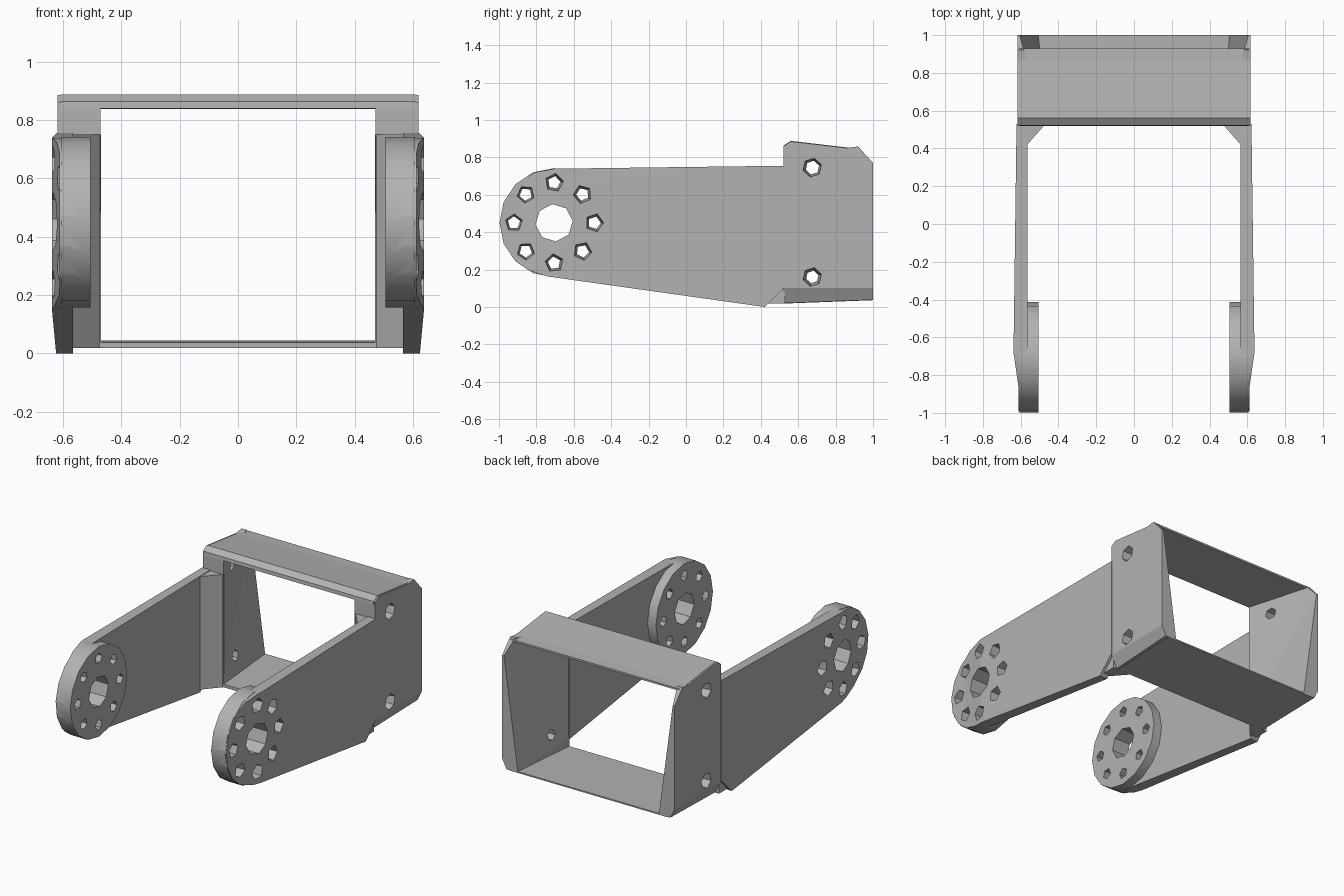
import bpy, bmesh
from math import cos, sin, radians, pi
from mathutils import Vector, Matrix

if "Cube" in bpy.data.objects:
    bpy.data.objects.remove(bpy.data.objects["Cube"], do_unlink=True)

grey = bpy.data.materials.new("bracket grey")
grey.use_nodes = True
COLOR = (0.45, 0.45, 0.45, 1)
grey.diffuse_color = COLOR
grey.node_tree.nodes["Principled BSDF"].inputs["Base Color"].default_value = COLOR

HUB_Y, HUB_Z, HUB_R = -0.705, 0.45, 0.292


def prism(name, outline, lo, hi, axis="x", cuts=(), shape=None):
    """Extrude an outline (y,z along x, or x,y along z), slice it, then reshape it."""
    bm = bmesh.new()
    place = (lambda p, d: (d, *p)) if axis == "x" else (lambda p, d: (*p, d))
    a = [bm.verts.new(place(p, lo)) for p in outline]
    b = [bm.verts.new(place(p, hi)) for p in outline]
    bm.faces.new(a)
    bm.faces.new(b)
    for i in range(len(a)):
        j = (i + 1) % len(a)
        bm.faces.new((a[i], a[j], b[j], b[i]))
    for point, normal in cuts:
        geom = bm.verts[:] + bm.edges[:] + bm.faces[:]
        bmesh.ops.bisect_plane(bm, geom=geom, plane_co=point, plane_no=normal)
    if shape:
        bmesh.ops.triangulate(bm, faces=bm.faces[:])
        for v in bm.verts:
            v.co.x = shape(v.co, v.co.x > (lo + hi) / 2)
    bmesh.ops.recalc_face_normals(bm, faces=bm.faces[:])
    return finish(name, bm)


def finish(name, bm):
    mesh = bpy.data.meshes.new(name)
    bm.to_mesh(mesh)
    bm.free()
    mesh.materials.append(grey)
    obj = bpy.data.objects.new(name, mesh)
    bpy.context.collection.objects.link(obj)
    return obj


def boolean(target, tool, operation):
    mod = target.modifiers.new("cut", "BOOLEAN")
    mod.operation, mod.solver, mod.object = operation, "EXACT", tool
    bpy.context.view_layer.objects.active = target
    bpy.ops.object.modifier_apply(modifier=mod.name)
    bpy.data.objects.remove(tool, do_unlink=True)


def hole(target, y, z, inner, outer, sides, turn=0.0):
    """Cut a faceted hole along x, wider at the outside face."""
    bm = bmesh.new()
    spin = (Matrix.Translation((0.56, y, z)) @ Matrix.Rotation(pi / 2, 4, "Y")
            @ Matrix.Rotation(turn, 4, "Z"))
    bmesh.ops.create_cone(bm, cap_ends=True, segments=sides, radius1=inner,
                          radius2=outer, depth=0.24, matrix=spin)
    cutter = finish("hole_cutter", bm)
    cutter.hide_render = True
    boolean(target, cutter, "DIFFERENCE")


def mirror(obj):
    obj.modifiers.new("other side", "MIRROR").use_mirror_merge = False


def arc(r, start, end, steps):
    angles = [radians(start + (end - start) * i / steps) for i in range(steps + 1)]
    return [(HUB_Y + r * cos(t), HUB_Z + r * sin(t)) for t in angles]


# Arm: tapered plate with a round front end, bulging slightly beside the hub
def arm_shape(co, outer):
    if not outer:
        return 0.565
    if co.y < -0.68:
        return 0.612 + 0.026 * max(0, (co.y + 0.86) / 0.18)
    return 0.638 - 0.016 * (co.y + 0.68) / 1.2


arm_outline = arc(HUB_R - 0.003, 90, 262, 8) + [(0.42, 0.0), (0.53, 0.11), (0.53, 0.755)]
arm = prism("arm", arm_outline, 0.56, 0.64,
            cuts=[((0, y, 0), (0, 1, 0)) for y in (-0.86, -0.68)], shape=arm_shape)

# Hub: thick round disc on the inner face of the arm
hub = prism("hub", arc(HUB_R, 0, 337.5, 15), 0.505, 0.606)
boolean(arm, hub, "UNION")

# Bolt circle and shaft opening
hole(arm, HUB_Y, HUB_Z, 0.1, 0.1, 8, 0.1)
for i in range(8):
    t = i * pi / 4
    hole(arm, HUB_Y + 0.215 * cos(t), HUB_Z + 0.215 * sin(t), 0.027, 0.055, 5, i * 0.7)
mirror(arm)

# Gusset: slanted post joining the arm to the rear frame
gusset = prism("gusset", [(0.605, 0.42), (0.565, 0.42), (0.47, 0.528), (0.605, 0.528)],
               0.018, 0.75, axis="z")
mirror(gusset)


# Side wall: solid cheek, thinning to a tip at the top rear corner
def wall_shape(co, outer):
    if outer:
        return 0.618 - 0.5 * max(0, 0.1 - co.z)
    back = (co.y - 0.52) / 0.48
    return 0.47 + back * (0.03 + 0.105 * min(1, co.z / 0.77))


roof_line = [(0.522, 0.86), (0.56, 0.885), (0.86, 0.85)]
wall = prism("side_wall", [(0.522, 0.02)] + roof_line + [(0.92, 0.858), (1.0, 0.77), (1.0, 0.038)],
             0.47, 0.62, cuts=[((0, 0, 0.1), (0, 0, 1))], shape=wall_shape)
for z in (0.16, 0.745):
    hole(wall, 0.675, z, 0.027, 0.06, 6, 0.3)
mirror(wall)

# Cross plates of the rear frame
prism("top_plate", [(0.52, 0.84)] + [(y, z + 0.003) for y, z in roof_line]
      + [(0.93, 0.85), (0.93, 0.838)], -0.608, 0.608)
prism("bottom_plate", [(0.525, 0.018), (0.525, 0.038), (1.0, 0.045), (1.0, 0.036)], -0.565, 0.565)

# Soften only the round rims
bpy.ops.object.select_all(action="DESELECT")
arm.select_set(True)
bpy.context.view_layer.objects.active = arm
bpy.ops.object.shade_smooth_by_angle(angle=radians(24))
